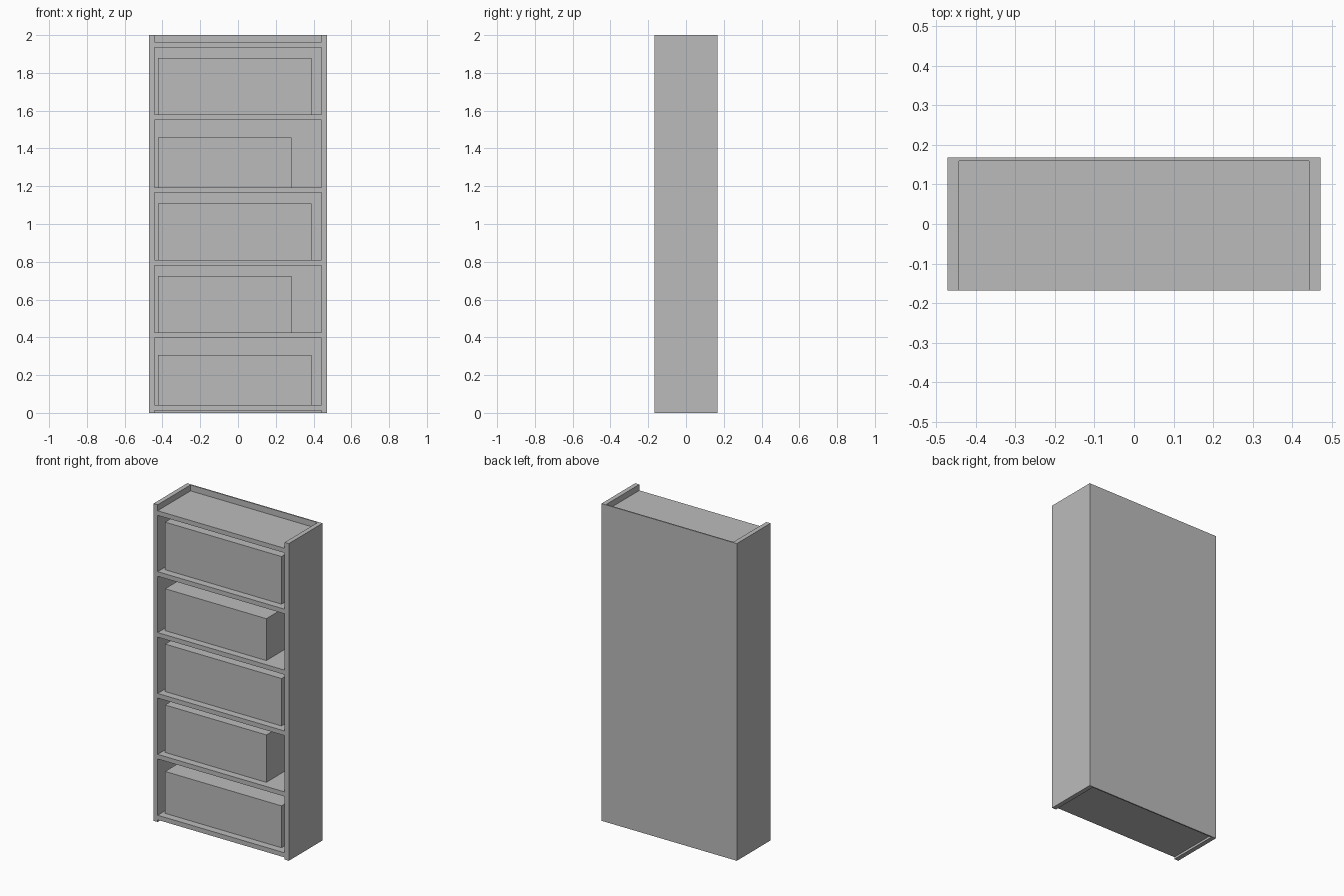
import bpy
import bmesh

if "Cube" in bpy.data.objects:
    bpy.data.objects.remove(bpy.data.objects["Cube"])

# One neutral grey for the whole model
grey = bpy.data.materials.new("neutral_grey")
grey.diffuse_color = (0.5, 0.5, 0.5, 1.0)
grey.use_nodes = True
grey.node_tree.nodes["Principled BSDF"].inputs["Base Color"].default_value = grey.diffuse_color


def box(name, x, y, z):
    """Box spanning the (min, max) ranges x, y and z."""
    bm = bmesh.new()
    bmesh.ops.create_cube(bm, size=1.0)
    for v in bm.verts:
        v.co = [r[0] if c < 0 else r[1] for c, r in zip(v.co, (x, y, z))]
    mesh = bpy.data.meshes.new(name)
    bm.to_mesh(mesh)
    bm.free()
    mesh.materials.append(grey)
    obj = bpy.data.objects.new(name, mesh)
    bpy.context.collection.objects.link(obj)
    return obj


HEIGHT = 2.0
OUTER, INNER = 0.472, 0.443        # half widths outside and inside the sides
FRONT, BACK, PANEL = -0.168, 0.168, 0.160
SHELF_T, SHELF_0, STEP = 0.029, 0.0135, 0.384

# Carcass: two sides and a thin back panel
box("left_side", (-OUTER, -INNER), (FRONT, PANEL), (0, HEIGHT))
box("right_side", (INNER, OUTER), (FRONT, PANEL), (0, HEIGHT))
box("back_panel", (-OUTER, OUTER), (PANEL, BACK), (0, HEIGHT))

# Six evenly spaced shelves
for i in range(6):
    z = SHELF_0 + i * STEP
    box(f"shelf_{i + 1}", (-INNER, INNER), (FRONT, PANEL), (z, z + SHELF_T))

# A block of books on each of the lower five shelves
for i in range(5):
    z = SHELF_0 + SHELF_T + i * STEP
    right = 0.283 if i % 2 else 0.389
    height = 0.264 if i % 3 == 0 else 0.299
    if i == 4:
        height = 0.300
    box(f"book_block_{i + 1}", (-0.423, right), (-0.122, 0.122), (z, z + height))
